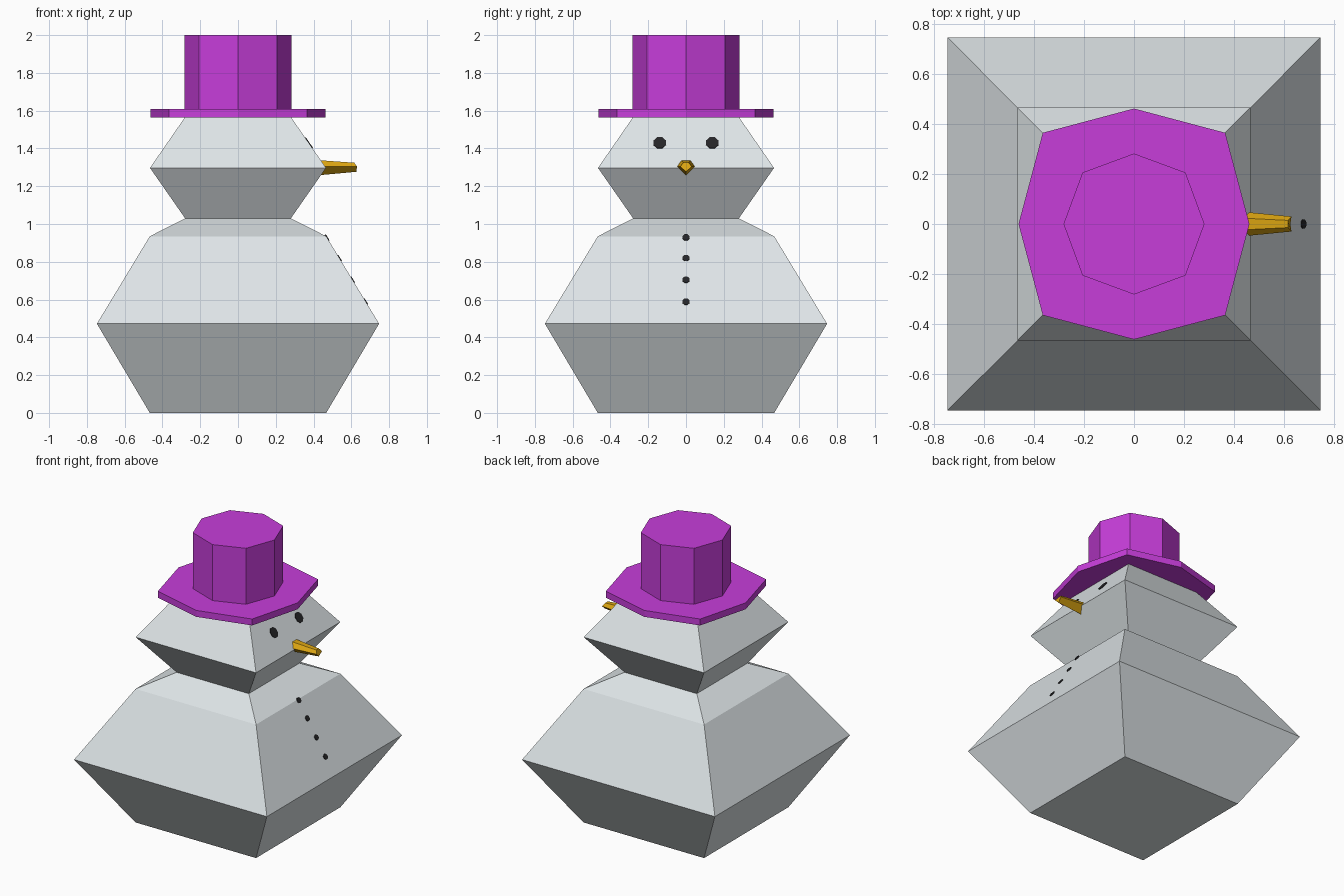
import bpy, math
from mathutils import Vector

if "Cube" in bpy.data.objects:
    bpy.data.objects.remove(bpy.data.objects["Cube"])


def material(name, rgb):
    m = bpy.data.materials.new(name)
    m.diffuse_color = (*rgb, 1)
    m.use_nodes = True
    m.node_tree.nodes["Principled BSDF"].inputs["Base Color"].default_value = m.diffuse_color
    return m


SNOW = material("snow_white", (0.74, 0.79, 0.81))
HAT = material("hat_purple", (0.57, 0.047, 0.70))
CARROT = material("carrot_gold", (0.72, 0.38, 0.006))
COAL = material("coal_black", (0.018, 0.018, 0.02))


def loft(name, rings, mat):
    """Skin equal-length counter-clockwise rings of points and cap both ends."""
    n = len(rings[0])
    verts = [p for r in rings for p in r]
    faces = [list(range(n))[::-1], [len(verts) - n + i for i in range(n)]]
    for k in range(len(rings) - 1):
        for i in range(n):
            j = (i + 1) % n
            faces.append([k * n + i, k * n + j, (k + 1) * n + j, (k + 1) * n + i])
    me = bpy.data.meshes.new(name)
    me.from_pydata(verts, [], faces)
    me.materials.append(mat)
    ob = bpy.data.objects.new(name, me)
    bpy.context.collection.objects.link(ob)
    return ob


def square(h, z):
    return [(-h, -h, z), (h, -h, z), (h, h, z), (-h, h, z)]


def octagon(axis, corner, z):
    """Eight points: distance along the axes, and coordinate of the diagonal corners."""
    ring = []
    for i in range(8):
        a = i * math.pi / 4
        r = axis if i % 2 == 0 else corner * math.sqrt(2)
        ring.append((r * math.cos(a), r * math.sin(a), z))
    return ring


# Snow body and head: stacked square sections
profile = [(0.467, 0), (0.747, 0.472), (0.467, 0.935), (0.28, 1.03)]
loft("snow_body", [square(h, z) for h, z in profile], SNOW)
head = [(0.28, 1.03), (0.466, 1.297), (0.28, 1.566)]
loft("snow_head", [square(h, z) for h, z in head], SNOW)

# Top hat
loft("hat_brim", [octagon(0.462, 0.365, z) for z in (1.563, 1.608)], HAT)
loft("hat_crown", [octagon(0.282, 0.206, z) for z in (1.608, 2.0)], HAT)

# Carrot nose pointing along +x, with a slightly hollow tip
section = [(0.05, 0.0), (0.024, 0.034), (-0.024, 0.034), (-0.05, 0.0), (0.0, -0.046)]
dips = [0.0, -0.014, -0.014, 0.0, -0.004]
base = [(0.40, y * 1.05, 1.304 + z * 1.05) for y, z in section]
tip = [(0.63 + d, y * 0.6, 1.304 + z * 0.6) for (y, z), d in zip(section, dips)]
loft("carrot_nose", [base, tip], CARROT)


def coal(name, y, z, ry, rz, low, high):
    """Thin eight-sided plate lying on the sloping +x face between two profile points."""
    (h0, z0), (h1, z1) = low, high
    slope = (h1 - h0) / (z1 - z0)
    normal = Vector((1, 0, -slope)).normalized()
    rings = []
    for lift in (-0.004, 0.004):
        ring = []
        for i in range(8):
            a = (i + 0.5) * math.pi / 4
            pz = z + rz * math.sin(a)
            p = Vector((h0 + slope * (pz - z0), y + ry * math.cos(a), pz))
            ring.append(tuple(p + normal * lift))
        rings.append(ring)
    loft(name, rings, COAL)


# Eyes and buttons
for side, y in (("left", 0.139), ("right", -0.139)):
    coal("eye_" + side, y, 1.429, 0.035, 0.031, head[1], head[2])
for i, z in enumerate((0.588, 0.704, 0.819, 0.928)):
    coal(f"button_{i + 1}", 0, z, 0.020, 0.017, profile[1], profile[2])
